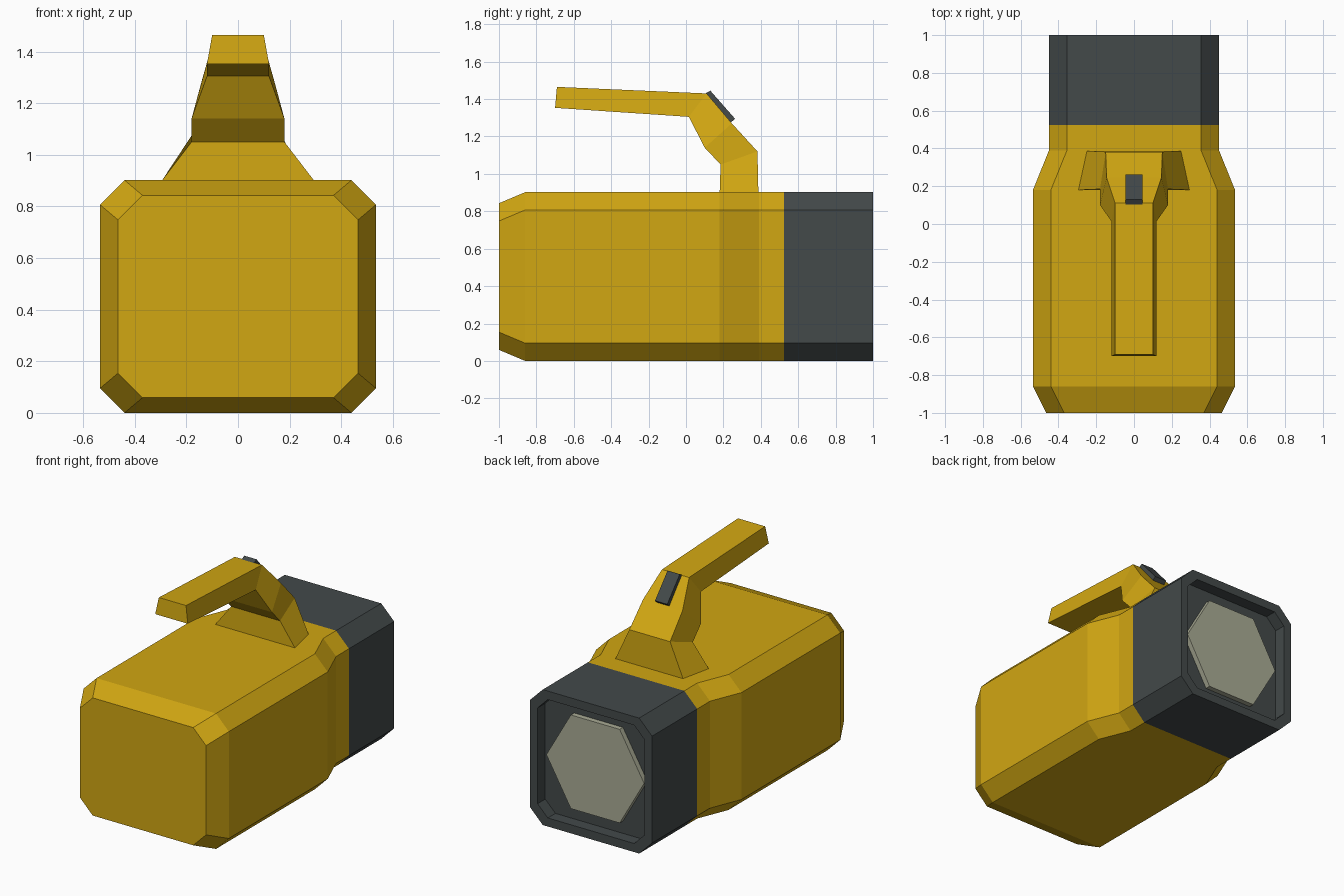
import bpy, bmesh, math

if "Cube" in bpy.data.objects:
    bpy.data.objects.remove(bpy.data.objects["Cube"])


def material(name, rgb):
    m = bpy.data.materials.new(name)
    m.diffuse_color = (*rgb, 1.0)
    m.use_nodes = True
    m.node_tree.nodes["Principled BSDF"].inputs["Base Color"].default_value = m.diffuse_color
    return m


yellow = material("yellow plastic", (0.64, 0.385, 0.006))
dark = material("dark grey rubber", (0.056, 0.067, 0.068))
glass = material("pale lens", (0.40, 0.41, 0.30))


def loft(name, rings, mat):
    """Closed solid through equal-length rings of points."""
    bm = bmesh.new()
    loops = [[bm.verts.new(p) for p in ring] for ring in rings]
    n = len(loops[0])
    for a, b in zip(loops, loops[1:]):
        for i in range(n):
            j = (i + 1) % n
            bm.faces.new((a[i], a[j], b[j], b[i]))
    bm.faces.new(loops[0])
    bm.faces.new(loops[-1])
    bmesh.ops.recalc_face_normals(bm, faces=bm.faces)
    me = bpy.data.meshes.new(name)
    bm.to_mesh(me)
    bm.free()
    me.materials.append(mat)
    ob = bpy.data.objects.new(name, me)
    bpy.context.collection.objects.link(ob)
    return ob


def octagon(y, hx, hz, c=0.095):
    """Chamfered rectangle around the lamp axis at z = 0.45."""
    pts = [(hx, hz - c), (hx - c, hz), (c - hx, hz), (-hx, hz - c),
           (-hx, c - hz), (c - hx, -hz), (hx - c, -hz), (hx, c - hz)]
    return [(x, y, 0.451 + z) for x, z in pts]


# Main body: chamfered front, waist narrowing towards the lamp head
loft("body", [octagon(-1.0, 0.465, 0.392), octagon(-0.86, 0.535, 0.451),
              octagon(0.18, 0.535, 0.451), octagon(0.39, 0.45, 0.451),
              octagon(0.525, 0.45, 0.451)], yellow)

# Lamp head: dark sleeve with a recessed rim
loft("lamp_head", [octagon(0.525, 0.45, 0.451), octagon(1.0, 0.45, 0.451),
                   octagon(1.0, 0.393, 0.394, 0.075),
                   octagon(0.92, 0.393, 0.394, 0.075)], dark)

# Hexagonal lens
loft("lens", [[(0.36 * math.cos(math.pi * i / 3), y,
                0.451 + 0.36 * math.sin(math.pi * i / 3)) for i in range(6)]
              for y in (0.91, 0.955)], glass)

# Handle: sections given as outer (y, z, half width), inner (y, z, half width)
sections = [
    ((0.387, 0.86, 0.25), (0.18, 0.86, 0.295)),
    ((0.387, 0.90, 0.25), (0.18, 0.90, 0.295)),
    ((0.382, 1.12, 0.15), (0.185, 1.05, 0.18)),
    ((0.245, 1.27, 0.145), (0.10, 1.14, 0.18)),
    ((0.11, 1.43, 0.10), (0.015, 1.305, 0.12)),
    ((-0.69, 1.465, 0.10), (-0.70, 1.353, 0.12)),
]
loft("handle", [[(-wo, yo, zo), (wo, yo, zo), (wi, yi, zi), (-wi, yi, zi)]
                for (yo, zo, wo), (yi, zi, wi) in sections], yellow)

# Switch on the sloping neck of the handle
profile = [(0.095, 1.425), (0.13, 1.445), (0.262, 1.295), (0.235, 1.27)]
loft("switch", [[(x, y, z) for y, z in profile] for x in (-0.045, 0.045)], dark)
